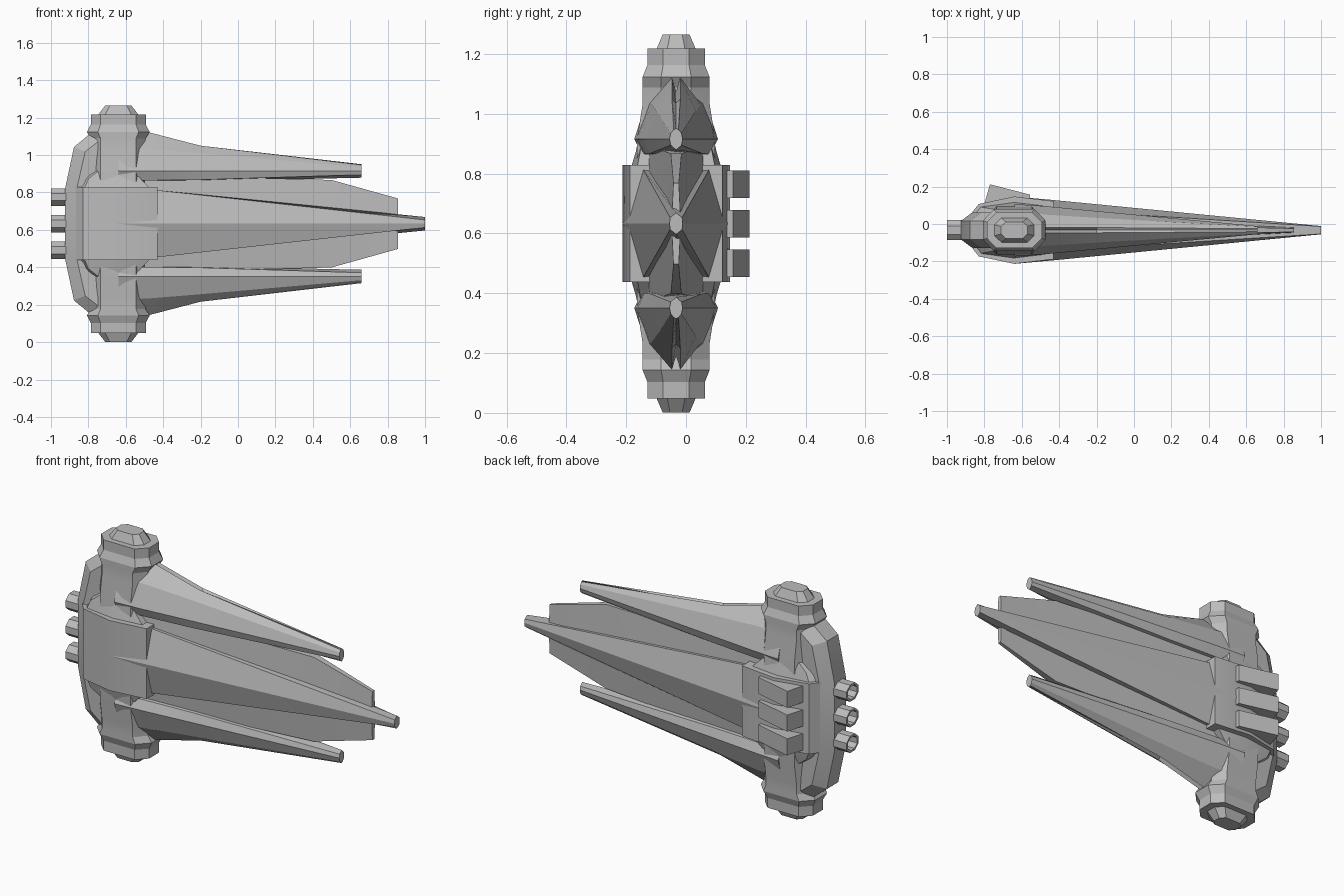
import bpy, bmesh, math
from mathutils import Vector

if "Cube" in bpy.data.objects:
    bpy.data.objects.remove(bpy.data.objects["Cube"])

# Ship axis: everything is modelled around it, nose along +x
AXIS = Vector((0, -0.033, 0.633))
SPIKE = 0.282          # height of the side spikes from the axis
PYLON_X = -0.64

grey = bpy.data.materials.new("hull_grey")
grey.use_nodes = True
grey.diffuse_color = (0.5, 0.5, 0.5, 1)
grey.node_tree.nodes["Principled BSDF"].inputs["Base Color"].default_value = (0.5, 0.5, 0.5, 1)


def loft(name, rings, flip=1, closed=False):
    """Skin a list of equal rings; cap the ends, or join last to first if closed."""
    bm = bmesh.new()
    rows = [[bm.verts.new(AXIS + Vector((x, y, z * flip))) for x, y, z in r] for r in rings]
    n = len(rows[0])
    pairs = list(zip(rows, rows[1:])) + ([(rows[-1], rows[0])] if closed else [])
    for a, b in pairs:
        for i in range(n):
            j = (i + 1) % n
            bm.faces.new((a[i], a[j], b[j], b[i]))
    if not closed:
        bm.faces.new(rows[0])
        bm.faces.new(rows[-1])
    bmesh.ops.recalc_face_normals(bm, faces=bm.faces)
    mesh = bpy.data.meshes.new(name)
    bm.to_mesh(mesh)
    bm.free()
    mesh.materials.append(grey)
    ob = bpy.data.objects.new(name, mesh)
    bpy.context.collection.objects.link(ob)
    bpy.ops.object.select_all(action='DESELECT')
    ob.select_set(True)
    bpy.context.view_layer.objects.active = ob
    bpy.ops.object.shade_smooth_by_angle(angle=math.radians(20))
    return ob


def sym(x, half):
    """Cross-section at x from (y, z) points on one side, mirrored in y."""
    other = [(x, -y, z) for y, z in reversed(half) if y > 0]
    return [(x, y, z) for y, z in half] + other


def plan(z, half):
    """Horizontal section at z from (x, y) points on one side, mirrored in y."""
    return [(x, y, z) for x, y in half] + [(x, -y, z) for x, y in reversed(half)]


def octagon(z, rx, ry):
    """Chamfered rectangle section of the pylon."""
    return plan(z, [(PYLON_X - rx, ry * 0.45), (PYLON_X - rx * 0.65, ry),
                    (PYLON_X + rx * 0.65, ry), (PYLON_X + rx, ry * 0.45)])


# Central hull block, faceted in plan
HULL = [(-0.893, 0.06), (-0.83, 0.14), (PYLON_X, 0.18), (-0.43, 0.155)]
loft("central_hull", [plan(z, HULL) for z in (-0.195, 0.195)])

# Central spike running to the nose
loft("central_spike", [
    sym(PYLON_X, [(0, 0.19), (0.13, 0.19), (0.18, 0), (0.13, -0.19), (0, -0.19)]),
    sym(-0.44, [(0, 0.165), (0.11, 0.18), (0.162, 0), (0.11, -0.18), (0, -0.165)]),
    sym(1.0, [(0, 0.036), (0.02, 0.02), (0.022, 0), (0.02, -0.02), (0, -0.036)])])

for side, flip in (("upper", 1), ("lower", -1)):
    # Sloped shoulder between hull and pylon
    loft(side + "_shoulder", [
        plan(0.19, [(-0.88, 0.05), (-0.82, 0.125), (PYLON_X, 0.15), (-0.47, 0.13)]),
        plan(0.24, [(-0.83, 0.05), (-0.80, 0.12), (PYLON_X, 0.135), (-0.52, 0.12)]),
        plan(0.287, [(-0.79, 0.05), (-0.74, 0.11), (PYLON_X, 0.125), (-0.56, 0.11)])], flip)

    # Pylon with flared collar and tapered end cap
    loft(side + "_pylon", [
        octagon(0.1, 0.145, 0.13), octagon(0.287, 0.145, 0.13),
        octagon(0.40, 0.145, 0.112), octagon(0.455, 0.145, 0.112),
        octagon(0.49, 0.168, 0.112), octagon(0.53, 0.147, 0.096),
        octagon(0.585, 0.147, 0.096)], flip)
    loft(side + "_pylon_cap", [octagon(0.58, 0.11, 0.067), octagon(0.632, 0.07, 0.045)], flip)

    # Side spike with a split crest near the pylon
    def spike_ring(x, half):
        return sym(x, [(y, z + SPIKE) for y, z in half])
    loft(side + "_spike", [
        spike_ring(PYLON_X, [(0, 0.16), (0.014, 0.2), (0.1, 0.125), (0.14, 0), (0.115, -0.05), (0, -0.06)]),
        spike_ring(-0.47, [(0, 0.16), (0.014, 0.205), (0.083, 0.117), (0.128, 0), (0.105, -0.05), (0, -0.06)]),
        spike_ring(-0.2, [(0, 0.12), (0.014, 0.135), (0.066, 0.095), (0.102, 0), (0.085, -0.047), (0, -0.055)]),
        spike_ring(0.66, [(0, 0.036), (0.008, 0.032), (0.018, 0.02), (0.022, 0), (0.018, -0.02), (0, -0.036)])], flip)

    # Web filling the gap between the spikes
    loft(side + "_web", [
        sym(-0.5, [(0.085, 0.26), (0.11, 0.05)]),
        sym(0.5, [(0.018, 0.234), (0.032, 0.05)]),
        sym(0.855, [(0.009, 0.135), (0.014, 0.03)])], flip)

# Rear keel, a tall bevelled slab behind the pylon
KEEL = [(-0.925, 0.185), (-0.877, 0.41), (-0.786, 0.485)]
edge = KEEL + [(-0.6, 0.485)]
outline = edge + [(x, -z) for x, z in reversed(edge)]


def slab_ring(y, inset):
    return [(x + (inset if x < -0.7 else 0), y, z * (1 - inset)) for x, z in outline]


loft("rear_keel", [slab_ring(-0.095, 0.06), slab_ring(-0.05, 0),
                   slab_ring(0.05, 0), slab_ring(0.095, 0.06)])

# Three open exhaust tubes and three slanted rear vanes
for label, z0 in (("upper", 0.142), ("middle", 0), ("lower", -0.142)):
    def circle(x, r):
        return [(x, r * 1.15 * math.cos(a), z0 + r * math.sin(a))
                for a in (math.tau * (i + 0.5) / 8 for i in range(8))]
    loft(label + "_exhaust", [circle(-0.86, 0.05), circle(-1.0, 0.05),
                              circle(-1.0, 0.038), circle(-0.86, 0.038)], closed=True)
    vane = [(-0.77, 0.245), (-0.556, 0.19), (-0.556, 0.13), (-0.80, 0.14)]
    loft(label + "_vane", [[(x, y, z0 * 0.93 + dz) for x, y in vane] for dz in (-0.046, 0.046)])
